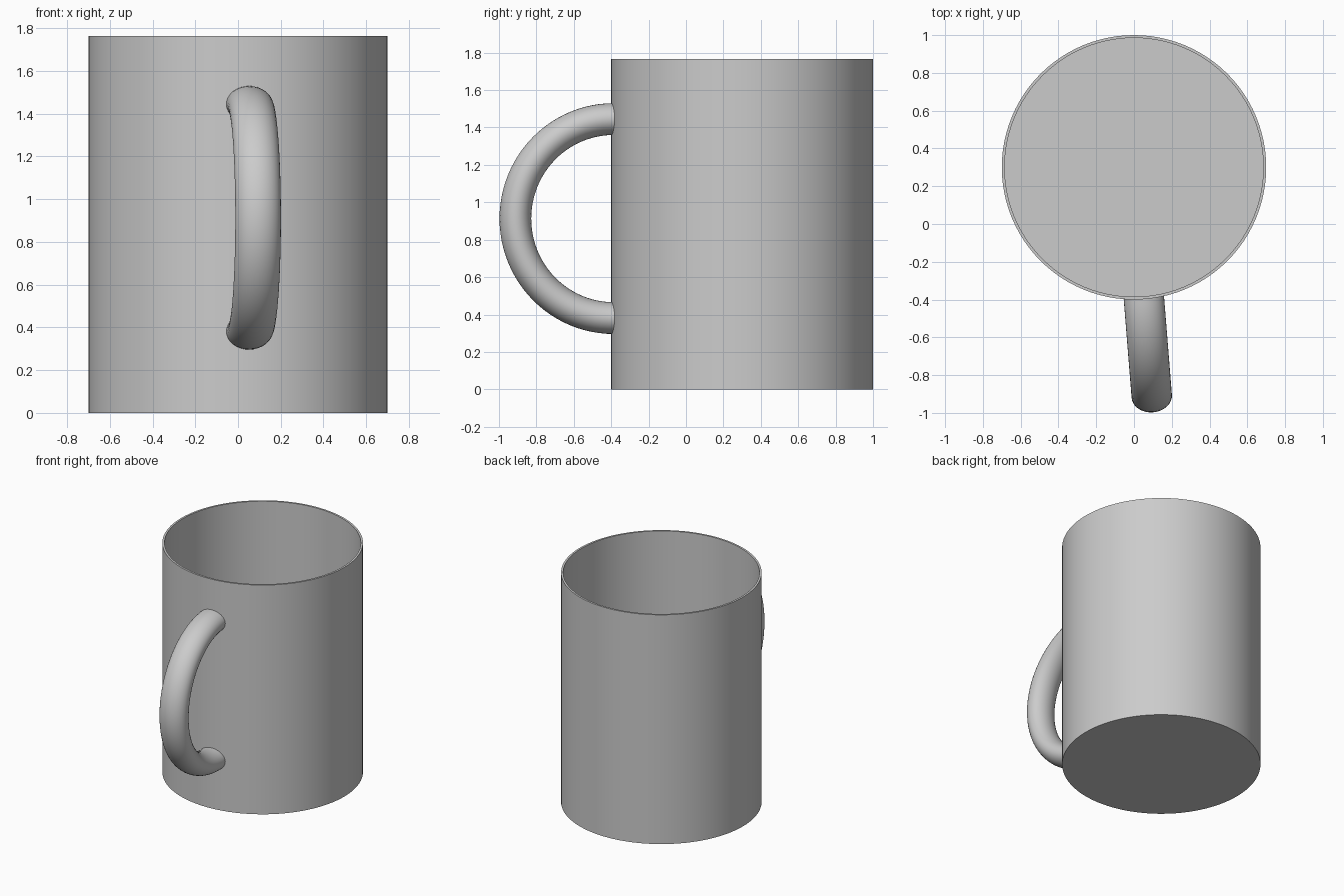
import bpy, bmesh
from math import sin, cos, pi
from mathutils import Vector

if "Cube" in bpy.data.objects:
    bpy.data.objects.remove(bpy.data.objects["Cube"])


def finish(bm, name):
    bmesh.ops.recalc_face_normals(bm, faces=bm.faces[:])
    mesh = bpy.data.meshes.new(name)
    bm.to_mesh(mesh)
    bm.free()
    obj = bpy.data.objects.new(name, mesh)
    bpy.context.collection.objects.link(obj)
    bpy.ops.object.select_all(action='DESELECT')
    obj.select_set(True)
    bpy.context.view_layer.objects.active = obj
    bpy.ops.object.shade_smooth_by_angle(angle=0.6)
    return obj


def loft(name, rings):
    """Skin a list of closed rings and cap both ends."""
    bm = bmesh.new()
    loops = [[bm.verts.new(p) for p in ring] for ring in rings]
    n = len(loops[0])
    for a, b in zip(loops, loops[1:]):
        for i in range(n):
            j = (i + 1) % n
            bm.faces.new((a[i], a[j], b[j], b[i]))
    bm.faces.new(loops[0])
    bm.faces.new(loops[-1])
    return finish(bm, name)


# Cup: thin-walled cylinder with a closed floor, (radius, height) profile
SEG = 96
CUP_Y = 0.30
profile = [(0.70, 0.0), (0.70, 0.17), (0.70, 1.60), (0.70, 1.765),
           (0.685, 1.765), (0.685, 1.60), (0.685, 0.17), (0.685, 0.015)]
loft("cup_body", [[Vector((r * cos(2 * pi * i / SEG),
                           CUP_Y + r * sin(2 * pi * i / SEG), z))
                   for i in range(SEG)] for r, z in profile])

# Handle: oval section swept along a half circle, turned slightly sideways
root = Vector((0.052, -0.387, 0.913))
out = Vector((0.08, -1.0, 0.0)).normalized()
side = Vector((1.0, 0.08, 0.0)).normalized()
up = Vector((0, 0, 1))
STEPS, SIDES = 48, 32
rings = []
for s in range(STEPS + 1):
    t = -pi / 2 + pi * s / STEPS
    centre = root + out * 0.527 * cos(t) + up * 0.532 * sin(t)
    radial = out * cos(t) + up * sin(t)
    rings.append([centre + radial * 0.085 * cos(a) + side * 0.107 * sin(a)
                  for a in (2 * pi * k / SIDES for k in range(SIDES))])
loft("handle", rings)
